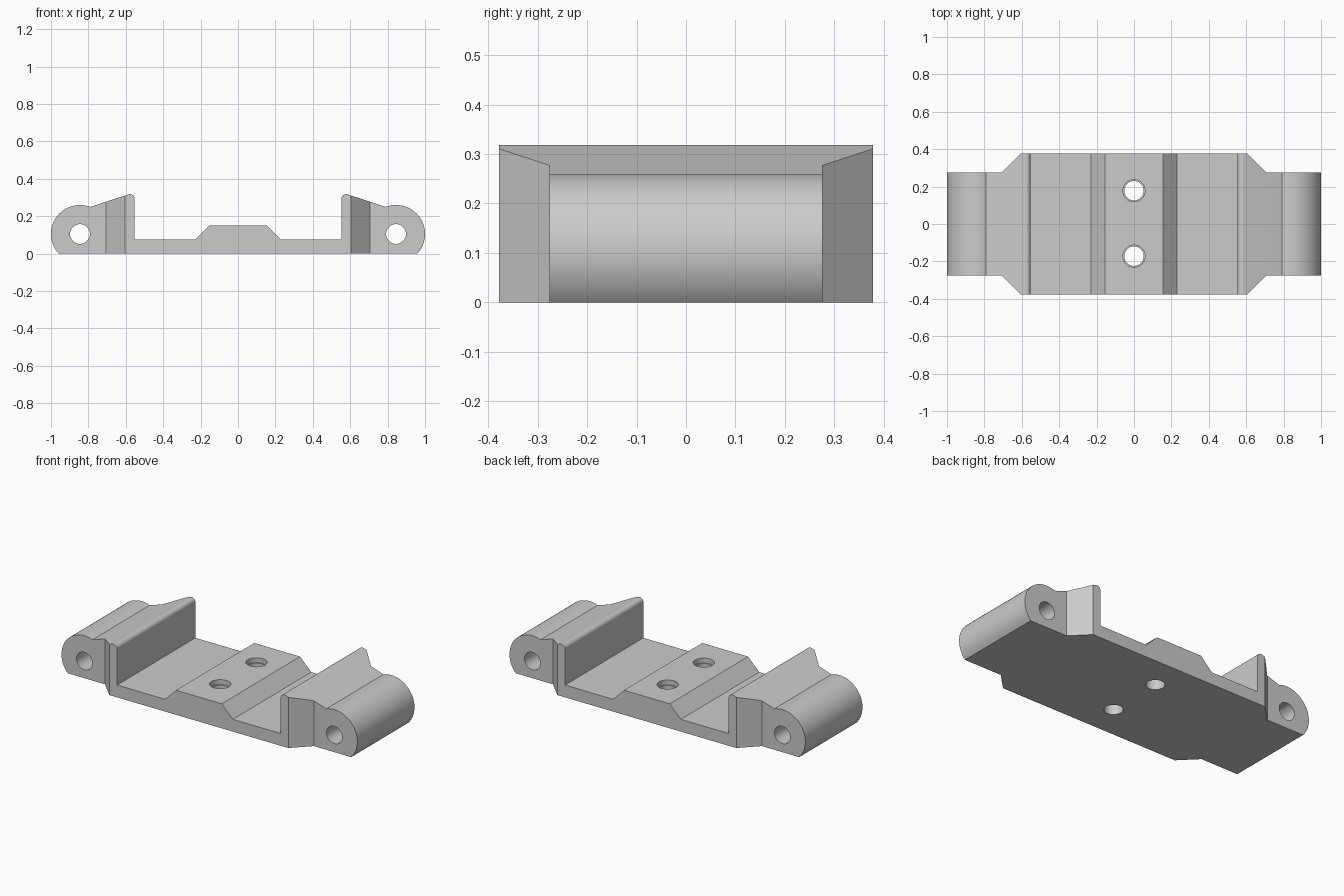
import bpy, bmesh
from math import sin, cos, radians
from mathutils import Vector

cube = bpy.data.objects.get("Cube")
if cube:
    bpy.data.objects.remove(cube, do_unlink=True)

grey = bpy.data.materials.new("light_grey")
grey.use_nodes = True
colour = (0.6, 0.6, 0.6, 1)
grey.diffuse_color = colour
grey.node_tree.nodes["Principled BSDF"].inputs["Base Color"].default_value = colour

HALF_DEPTH = 0.378
LUG_X, LUG_Z, LUG_R = 0.845, 0.105, 0.155


def arc(cx, cy, r, start, end, steps):
    angles = [radians(start + (end - start) * i / steps) for i in range(steps + 1)]
    return [(cx + r * cos(a), cy + r * sin(a)) for a in angles]


def prism(name, points, offset, direction):
    """Extrude a closed outline of 3D points along a direction."""
    bm = bmesh.new()
    face = bm.faces.new([bm.verts.new(Vector(p) + Vector(offset)) for p in points])
    new = bmesh.ops.extrude_face_region(bm, geom=[face])["geom"]
    verts = [v for v in new if isinstance(v, bmesh.types.BMVert)]
    bmesh.ops.translate(bm, verts=verts, vec=direction)
    bmesh.ops.recalc_face_normals(bm, faces=bm.faces[:])
    mesh = bpy.data.meshes.new(name)
    bm.to_mesh(mesh)
    bm.free()
    mesh.materials.append(grey)
    obj = bpy.data.objects.new(name, mesh)
    bpy.context.collection.objects.link(obj)
    return obj


def cut(target, tool, operation="DIFFERENCE"):
    """Apply a boolean and discard its tool."""
    tool.hide_render = True
    mod = target.modifiers.new("cut", "BOOLEAN")
    mod.operation, mod.solver, mod.object = operation, "EXACT", tool
    bpy.context.view_layer.objects.active = target
    bpy.ops.object.modifier_apply(modifier=mod.name)
    bpy.data.objects.remove(tool, do_unlink=True)


# Side profile: raised centre, flat seat, rounded wall tip, sloped top, round lug
half = [(0.155, 0.15), (0.23, 0.075), (0.553, 0.075)]
half += arc(0.578, 0.293, 0.025, 180, 72, 10)
half += arc(LUG_X, LUG_Z, LUG_R, 110.8, -42.6, 40)
profile = half + [(-x, z) for x, z in reversed(half)]
bracket = prism("mounting_bracket", [(x, 0, z) for x, z in profile],
                (0, -HALF_DEPTH, 0), (0, 2 * HALF_DEPTH, 0))

# Plan outline: wide middle narrowing to the lugs
corner = [(0.605, 0.5), (0.605, HALF_DEPTH), (0.707, 0.276), (1.1, 0.276)]
side = corner + [(x, -y) for x, y in reversed(corner)]
plan = side + [(-x, -y) for x, y in side]
cut(bracket, prism("plan_cutter", [(x, y, 0) for x, y in plan],
                   (0, 0, -0.2), (0, 0, 0.8)), "INTERSECT")

# Pin holes through the lugs
for sign in (-1, 1):
    ring = arc(sign * LUG_X, LUG_Z, 0.053, 0, 352.5, 47)
    cut(bracket, prism("pin_cutter", [(x, 0, z) for x, z in ring],
                       (0, -0.5, 0), (0, 1, 0)))

# Screw holes with a shallow counterbore
for y in (-0.172, 0.178):
    for radius, bottom in ((0.052, -0.1), (0.059, 0.12)):
        ring = arc(0, y, radius, 0, 352.5, 47)
        cut(bracket, prism("screw_cutter", [(px, py, 0) for px, py in ring],
                           (0, 0, bottom), (0, 0, 0.4)))

# Smooth the curves and keep the flats flat
bpy.ops.object.select_all(action="DESELECT")
bracket.select_set(True)
bpy.context.view_layer.objects.active = bracket
bpy.ops.object.shade_smooth_by_angle(angle=radians(25))
bracket.modifiers.new("flat_normals", "WEIGHTED_NORMAL").keep_sharp = True
